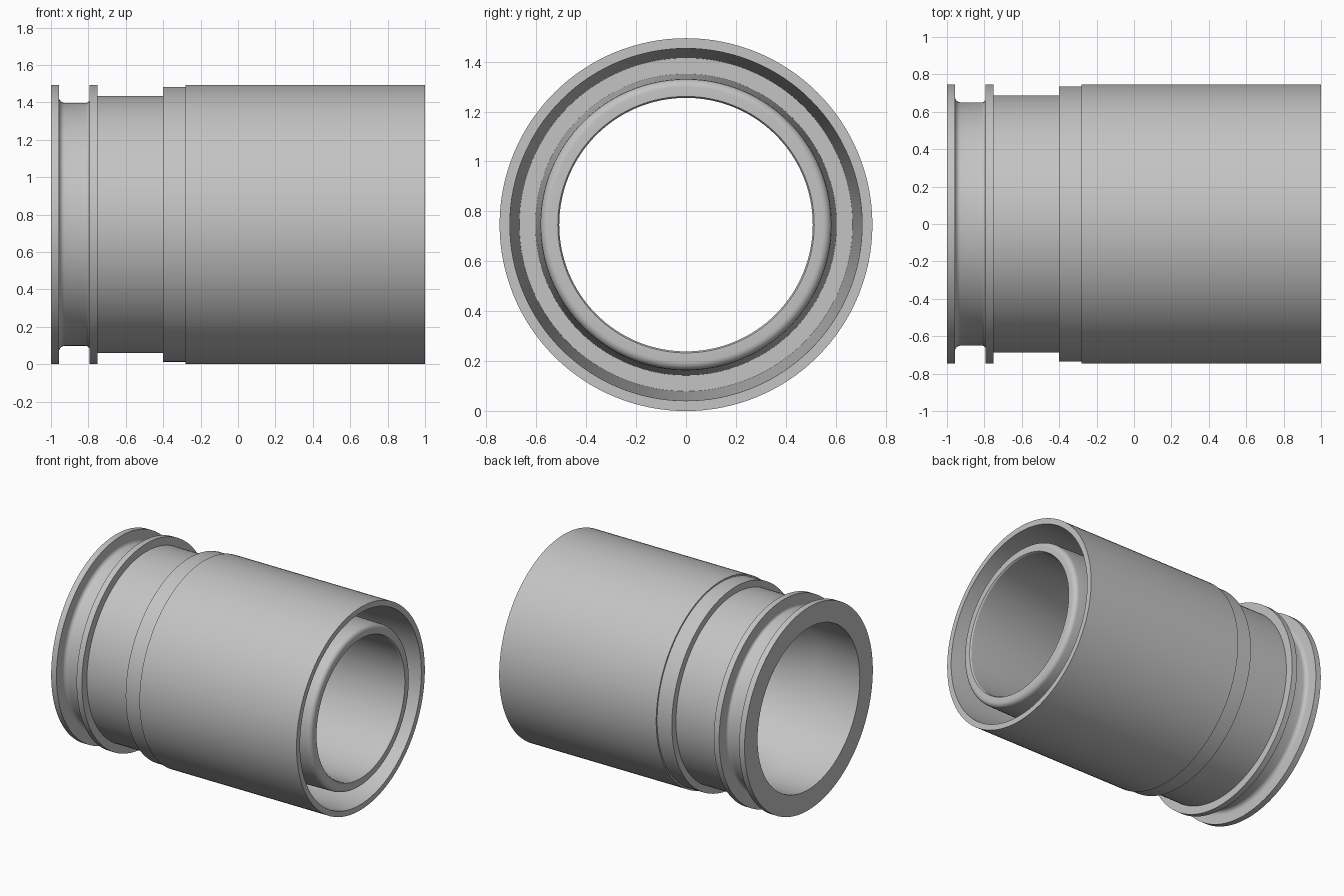
import bpy, bmesh, math
from mathutils import Vector, Matrix

cube = bpy.data.objects.get("Cube")
if cube:
    bpy.data.objects.remove(cube, do_unlink=True)

AXIS_Z = 0.747   # height of the axis of revolution
SEGMENTS = 128

grey = bpy.data.materials.new("light_grey")
grey.use_nodes = True
colour = (0.55, 0.55, 0.55, 1)
grey.diffuse_color = colour
grey.node_tree.nodes["Principled BSDF"].inputs["Base Color"].default_value = colour


def fillet(corner, before, after, radius, steps=6):
    """Rounded corner between the directions to two neighbouring points."""
    c = Vector(corner)
    a = c + (Vector(before) - c).normalized() * radius
    b = c + (Vector(after) - c).normalized() * radius
    ts = [i / steps for i in range(steps + 1)]
    centre = a + b - c
    return [tuple(centre - (b - c) * math.cos(t * math.pi / 2)
                  - (a - c) * math.sin(t * math.pi / 2))
            for t in reversed(ts)][::-1]


def revolve(name, profile):
    """Closed (x, radius) profile turned about the x axis."""
    bm = bmesh.new()
    rings = []
    for i in range(SEGMENTS):
        turn = Matrix.Rotation(math.tau * i / SEGMENTS, 3, 'X')
        rings.append([bm.verts.new(turn @ Vector((x, 0, r))) for x, r in profile])
    n = len(profile)
    for i in range(SEGMENTS):
        a, b = rings[i], rings[(i + 1) % SEGMENTS]
        for j in range(n):
            k = (j + 1) % n
            bm.faces.new((a[j], a[k], b[k], b[j]))
    bmesh.ops.recalc_face_normals(bm, faces=bm.faces)
    mesh = bpy.data.meshes.new(name)
    bm.to_mesh(mesh)
    bm.free()
    mesh.materials.append(grey)
    obj = bpy.data.objects.new(name, mesh)
    obj.location.z = AXIS_Z
    bpy.context.collection.objects.link(obj)
    bpy.ops.object.select_all(action='DESELECT')
    obj.select_set(True)
    bpy.context.view_layer.objects.active = obj
    bpy.ops.object.shade_smooth_by_angle(angle=math.radians(30))


# End flange, rounded groove and second flange
profile = [(-1, 0.595), (-1, 0.747), (-0.957, 0.747)]
profile += fillet((-0.957, 0.65), (-0.957, 0.7), (-0.9, 0.65), 0.03)
profile += fillet((-0.793, 0.65), (-0.85, 0.65), (-0.793, 0.7), 0.02)
profile += [(-0.793, 0.747), (-0.75, 0.747)]
# Neck, shoulder and outer sleeve
profile += [(-0.75, 0.688), (-0.4, 0.688), (-0.4, 0.736), (-0.28, 0.736),
            (-0.28, 0.747), (1, 0.747)]
# Tapered annular recess between sleeve and inner tube
profile += [(1, 0.706), (-0.2, 0.668), (-0.2, 0.604), (0.9, 0.584)]
# Rounded tube end, small chamfer, then the bore widening at the flange
profile += fillet((1, 0.582), (0.9, 0.584), (1, 0.5), 0.032)
profile += [(1, 0.514), (0.99, 0.508), (-0.4, 0.51), (-0.65, 0.595)]

revolve("double_walled_sleeve", profile)
